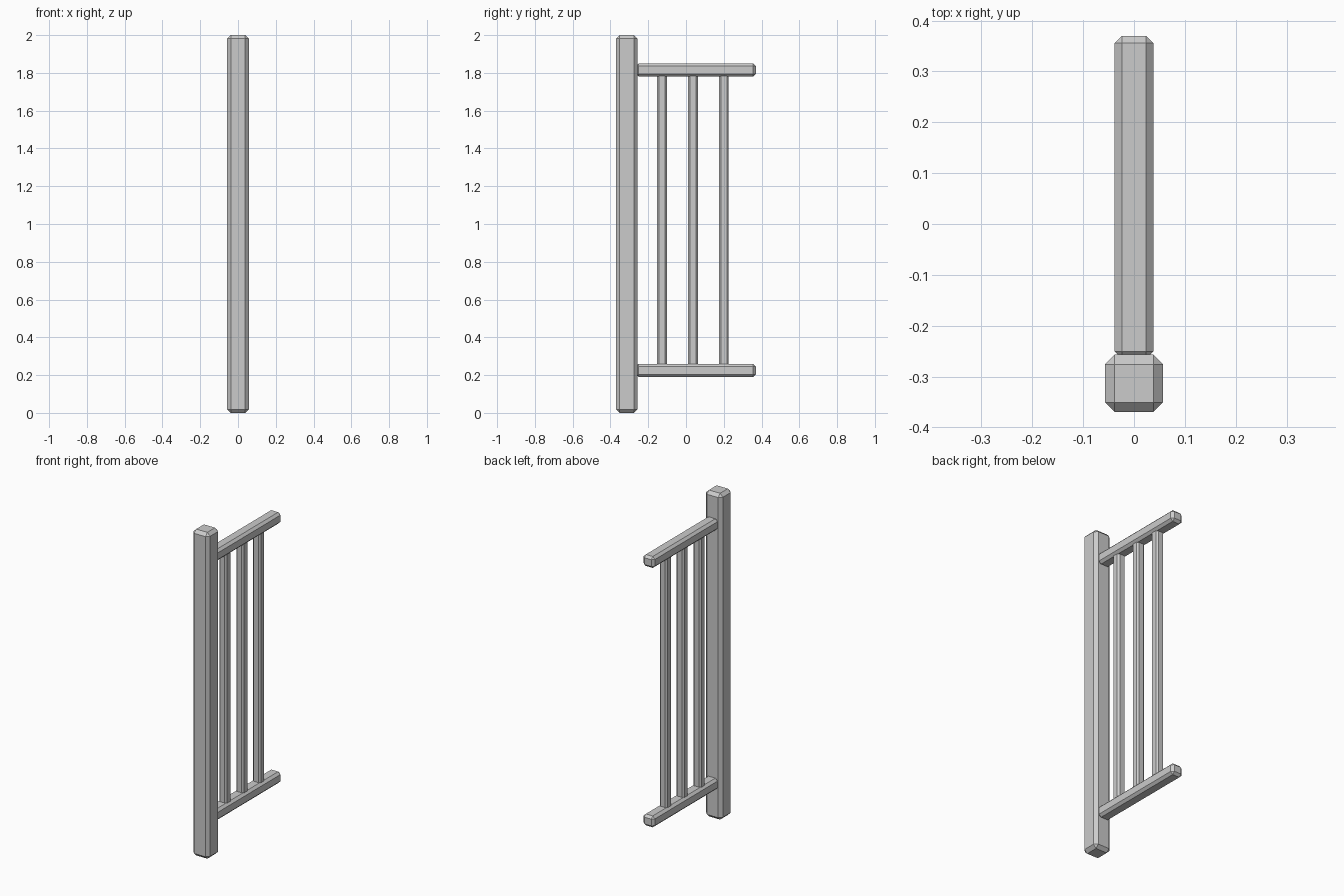
import bpy

if "Cube" in bpy.data.objects:
    bpy.data.objects.remove(bpy.data.objects["Cube"])


def beam(name, lo, hi, chamfer):
    """Square beam between two corners with flat chamfered edges."""
    bpy.ops.mesh.primitive_cube_add(size=1, location=[(a + b) / 2 for a, b in zip(lo, hi)])
    ob = bpy.context.object
    ob.name = name
    ob.scale = [b - a for a, b in zip(lo, hi)]
    bpy.ops.object.transform_apply(location=False, rotation=False, scale=True)
    mod = ob.modifiers.new("chamfer", 'BEVEL')
    mod.width = chamfer
    mod.segments = 1
    mod.limit_method = 'NONE'
    return ob


# Tall post at the front
beam("post", (-0.057, -0.37, 0), (0.057, -0.257, 2), 0.019)

# Horizontal rails, tucked slightly into the post
for name, z in (("lower_rail", 0.19), ("upper_rail", 1.78)):
    beam(name, (-0.038, -0.265, z), (0.038, 0.37, z + 0.07), 0.0145)

# Upright bars between the rails
for i, y in enumerate((-0.127, 0.037, 0.2)):
    beam(f"bar_{i + 1}", (-0.026, y - 0.026, 0.245), (0.026, y + 0.026, 1.795), 0.01)
